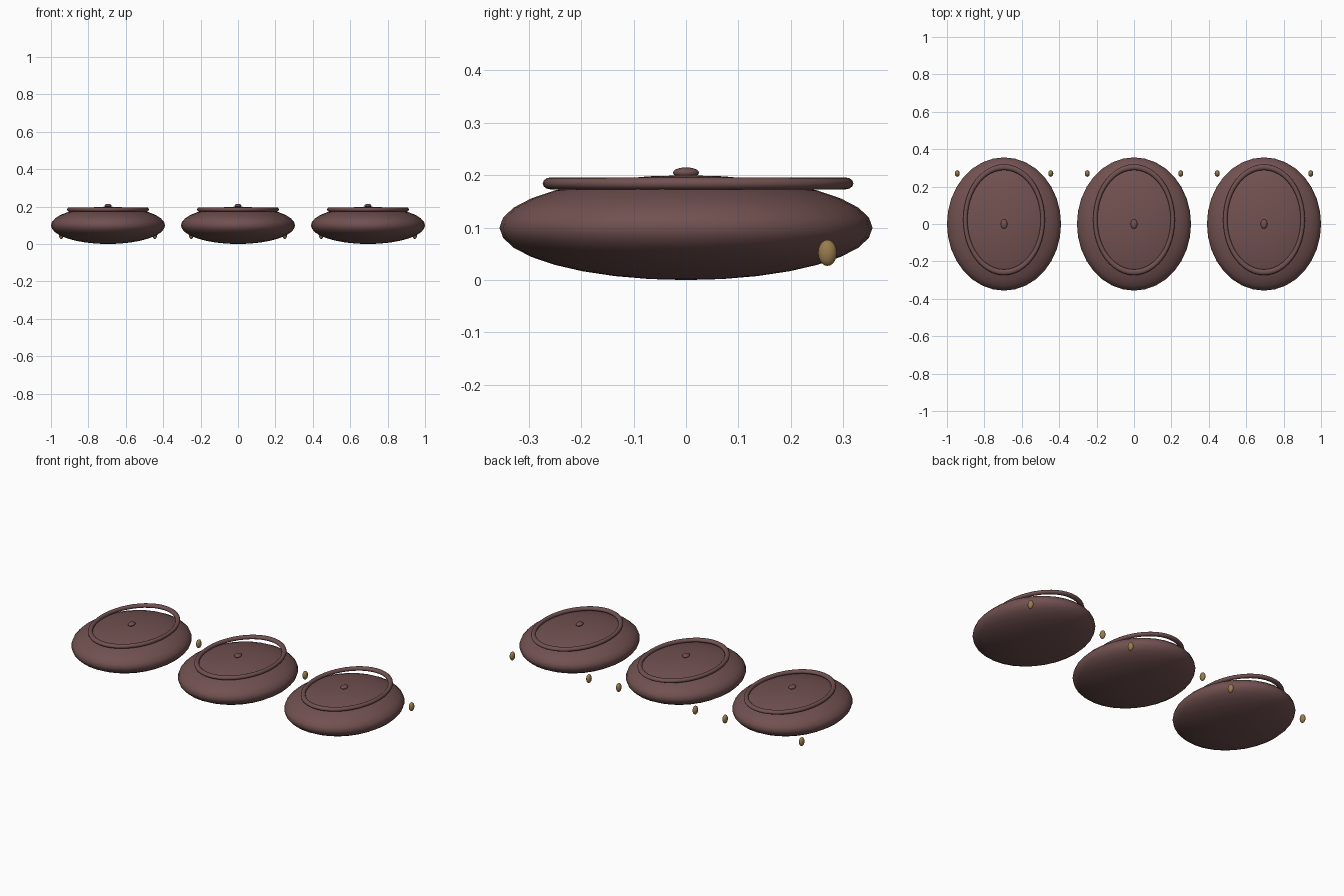
import bpy
import math

if "Cube" in bpy.data.objects:
    bpy.data.objects.remove(bpy.data.objects["Cube"])


def material(name, rgb):
    m = bpy.data.materials.new(name)
    m.diffuse_color = (*rgb, 1)
    m.use_nodes = True
    m.node_tree.nodes["Principled BSDF"].inputs["Base Color"].default_value = m.diffuse_color
    return m


brown = material("dark_brown", (0.165, 0.082, 0.08))
brass = material("brass", (0.31, 0.20, 0.075))


def finish(name, scale, mat):
    ob = bpy.context.object
    ob.name = name
    ob.scale = scale
    bpy.ops.object.transform_apply(location=False, rotation=False, scale=True)
    bpy.ops.object.shade_smooth()
    ob.data.materials.append(mat)
    return ob


def ellipsoid(name, loc, radii, mat, seg=32, rings=16):
    bpy.ops.mesh.primitive_uv_sphere_add(segments=seg, ring_count=rings, radius=1, location=loc)
    return finish(name, radii, mat)


def oval_ring(name, loc, rx, ry, tube, mat):
    # torus stretched to an oval
    bpy.ops.mesh.primitive_torus_add(major_radius=rx, minor_radius=tube, major_segments=48,
                                     minor_segments=12, location=loc)
    return finish(name, (1, ry / rx, 1), mat)


for label, x in (("left", -0.695), ("middle", 0.0), ("right", 0.695)):
    # flattened cushion body
    ellipsoid(f"{label}_cushion", (x, 0, 0.1), (0.305, 0.356, 0.1), brown)
    # raised rim, set slightly to the back
    oval_ring(f"{label}_rim", (x, 0.023, 0.1845), 0.207, 0.281, 0.0115, brown)
    # centre button
    ellipsoid(f"{label}_button", (x, 0, 0.205), (0.018, 0.025, 0.01), brown, 16, 10)
    # brass studs at the rear corners
    for side, s in (("left", -1), ("right", 1)):
        ellipsoid(f"{label}_cushion_{side}_stud", (x + s * 0.25, 0.27, 0.052),
                  (0.0135, 0.018, 0.025), brass, 16, 10)
